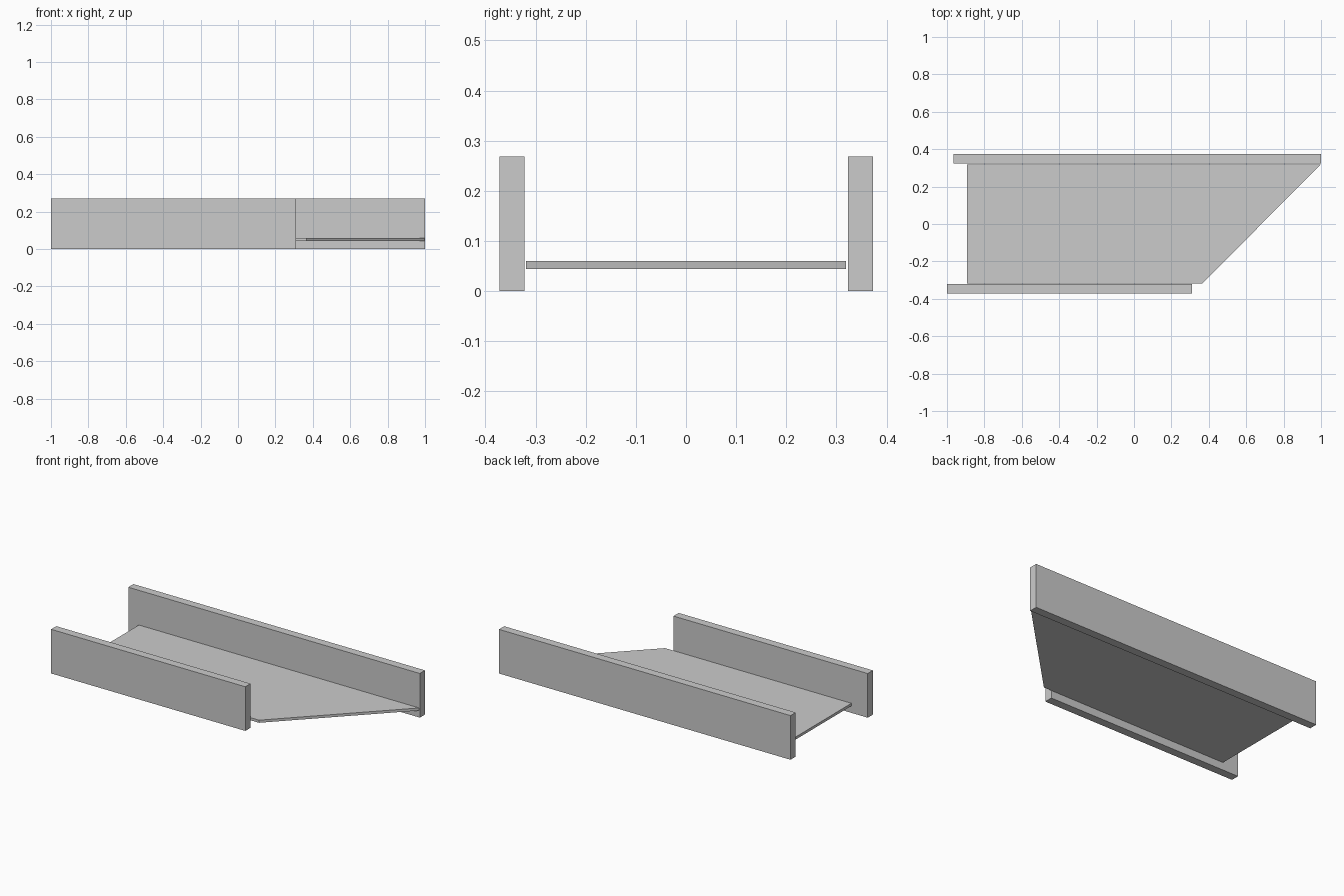
import bpy, bmesh

if "Cube" in bpy.data.objects:
    bpy.data.objects.remove(bpy.data.objects["Cube"])


def prism(name, outline, z0, z1):
    """Extrude a flat xy outline from z0 up to z1."""
    bm = bmesh.new()
    face = bm.faces.new([bm.verts.new((x, y, z0)) for x, y in outline])
    top = bmesh.ops.extrude_face_region(bm, geom=[face])["geom"]
    bmesh.ops.translate(bm, vec=(0, 0, z1 - z0),
                        verts=[v for v in top if isinstance(v, bmesh.types.BMVert)])
    bmesh.ops.recalc_face_normals(bm, faces=bm.faces)
    mesh = bpy.data.meshes.new(name)
    bm.to_mesh(mesh)
    bm.free()
    obj = bpy.data.objects.new(name, mesh)
    bpy.context.collection.objects.link(obj)
    return obj


def rail(name, x0, x1, y0, y1):
    return prism(name, [(x0, y0), (x1, y0), (x1, y1), (x0, y1)], 0, 0.269)


# Upright side boards: short one in front, long one behind
rail("front_side_board", -1.0, 0.31, -0.372, -0.322)
rail("back_side_board", -0.966, 1.0, 0.323, 0.373)

# Thin floor panel with a mitred right end
prism("floor_panel",
      [(-0.892, -0.319), (0.365, -0.319), (0.998, 0.319), (-0.892, 0.319)],
      0.044, 0.060)
